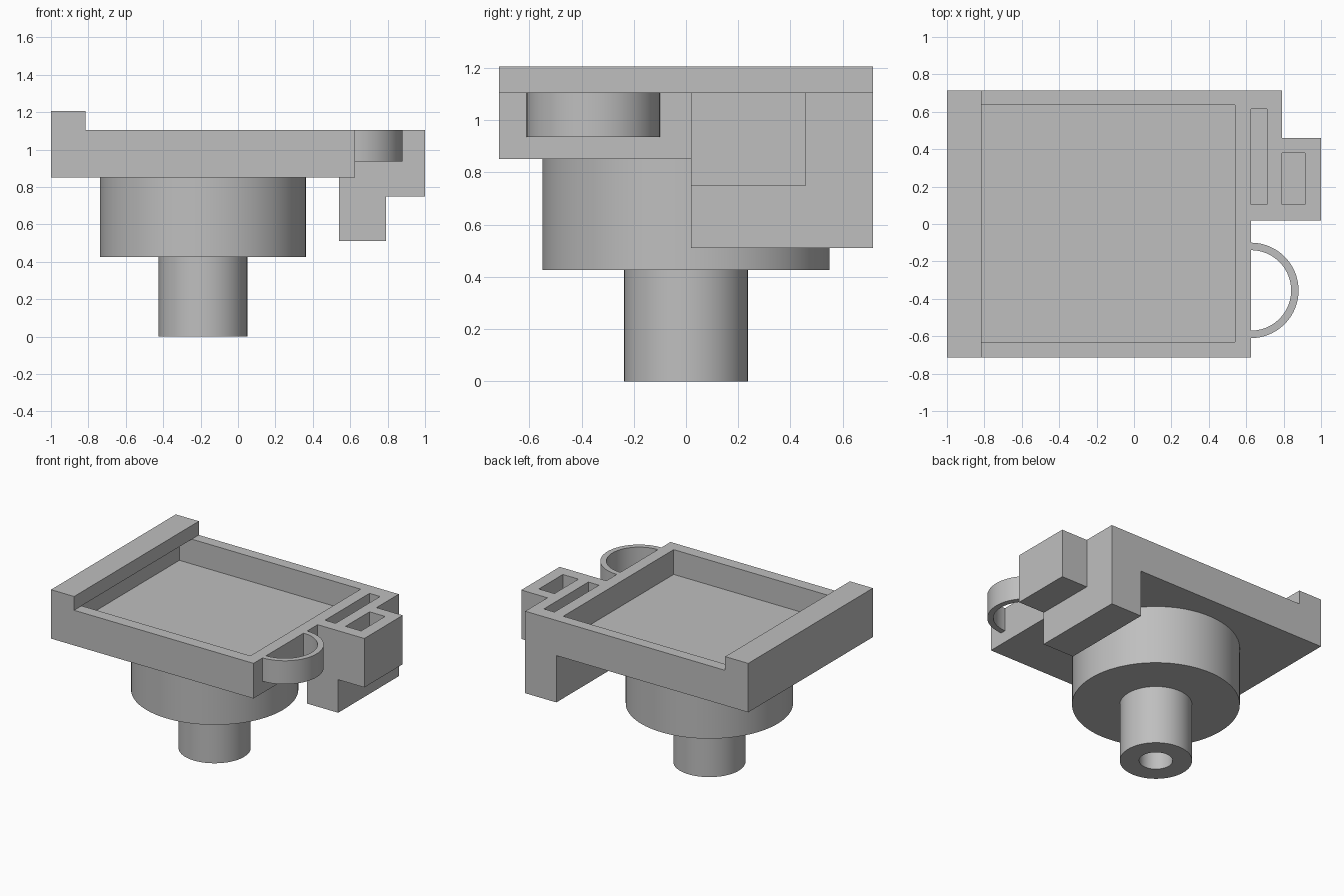
import bpy
import bmesh
from mathutils import Matrix, Vector

if "Cube" in bpy.data.objects:
    bpy.data.objects.remove(bpy.data.objects["Cube"])

grey = bpy.data.materials.new("plain grey")
grey.use_nodes = True
colour = (0.52, 0.52, 0.52, 1)
grey.diffuse_color = colour
grey.node_tree.nodes["Principled BSDF"].inputs["Base Color"].default_value = colour


def finish(name, bm):
    bmesh.ops.recalc_face_normals(bm, faces=bm.faces)
    mesh = bpy.data.meshes.new(name)
    bm.to_mesh(mesh)
    bm.free()
    mesh.materials.append(grey)
    obj = bpy.data.objects.new(name, mesh)
    bpy.context.collection.objects.link(obj)
    return obj


def box(name, x, y, z):
    bm = bmesh.new()
    size = Vector((x[1] - x[0], y[1] - y[0], z[1] - z[0]))
    centre = Vector((sum(x), sum(y), sum(z))) / 2
    bmesh.ops.create_cube(bm, size=1, matrix=Matrix.Translation(centre) @ Matrix.Diagonal(size.to_4d()))
    return finish(name, bm)


def cylinder(name, x, y, radius, z):
    bm = bmesh.new()
    bmesh.ops.create_cone(bm, cap_ends=True, segments=96, radius1=radius, radius2=radius,
                          depth=z[1] - z[0], matrix=Matrix.Translation((x, y, sum(z) / 2)))
    return finish(name, bm)


def combine(target, other, operation):
    mod = target.modifiers.new(operation.title(), 'BOOLEAN')
    mod.operation = operation
    mod.solver = 'EXACT'
    mod.object = other
    bpy.context.view_layer.objects.active = target
    bpy.ops.object.modifier_apply(modifier=mod.name)
    bpy.data.objects.remove(other)


def smooth(obj):
    bpy.ops.object.select_all(action='DESELECT')
    obj.select_set(True)
    bpy.context.view_layer.objects.active = obj
    bpy.ops.object.shade_smooth_by_angle(angle=0.5)


TOP, BASE, EDGE = 1.105, 0.85, 0.625
AXIS = -0.1875

# Tray with a recess that runs under the raised ridge
tray = box("tray", (-1, EDGE), (-0.715, 0.715), (BASE, TOP))
combine(tray, box("block", (0.54, 0.79), (0.02, 0.715), (0.51, TOP)), 'UNION')
combine(tray, box("bump", (0.7, 1), (0.02, 0.46), (0.75, TOP)), 'UNION')
combine(tray, box("recess", (-0.915, 0.54), (-0.63, 0.635), (0.925, 1.3)), 'DIFFERENCE')

# Slots in the side bracket
combine(tray, box("long_slot", (EDGE, 0.71), (0.105, 0.615), (0.6, 1.3)), 'DIFFERENCE')
combine(tray, box("short_slot", (0.79, 0.915), (0.105, 0.38), (0.835, 1.3)), 'DIFFERENCE')

# Raised ridge overhanging the recess
box("ridge", (-1, -0.815), (-0.715, 0.715), (TOP, 1.205))

# Half-round loop on the side
loop = cylinder("side_loop", EDGE, -0.355, 0.255, (0.935, TOP))
combine(loop, cylinder("loop_hole", EDGE, -0.355, 0.215, (0.8, 1.3)), 'DIFFERENCE')
combine(loop, box("loop_cut", (0, EDGE), (-1, 1), (0.8, 1.3)), 'DIFFERENCE')
smooth(loop)

# Round hub and hollow stem
hub = cylinder("hub", AXIS, 0, 0.55, (0.425, BASE))
combine(hub, cylinder("stem", AXIS, 0, 0.237, (0, 0.5)), 'UNION')
combine(hub, cylinder("bore", AXIS, 0, 0.11, (-0.1, 0.425)), 'DIFFERENCE')
smooth(hub)
